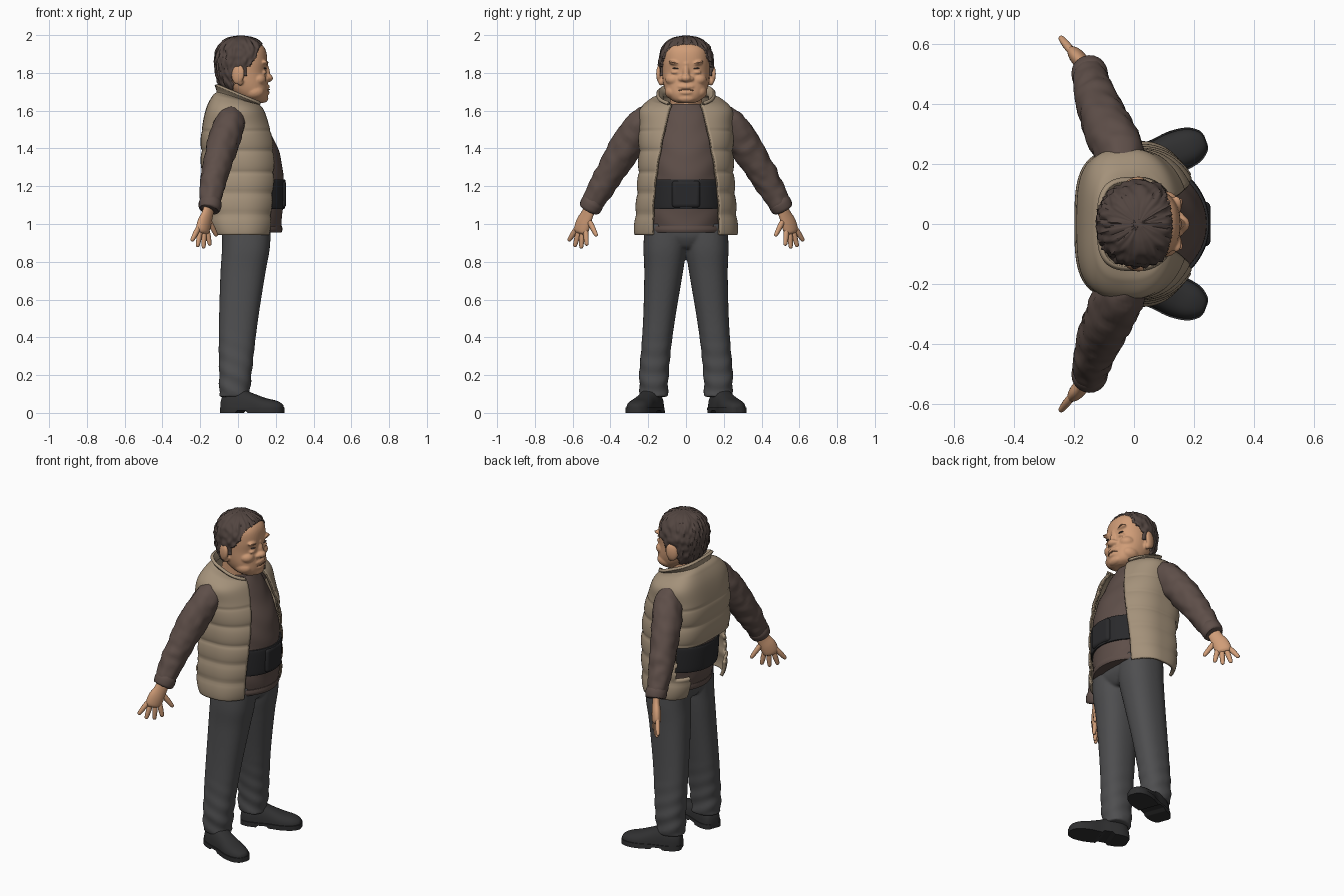
import bpy, bmesh, math
from mathutils import Vector, Matrix, Euler, noise

if "Cube" in bpy.data.objects:
    bpy.data.objects.remove(bpy.data.objects["Cube"])

def material(name, r, g, b):
    m = bpy.data.materials.new(name)
    m.use_nodes = True
    m.diffuse_color = (r, g, b, 1)
    m.node_tree.nodes["Principled BSDF"].inputs["Base Color"].default_value = (r, g, b, 1)
    return m

skin = material("skin", .63, .335, .185)
crease = material("skin crease", .36, .18, .1)
hair_brown = material("hair brown", .085, .06, .052)
tan = material("vest tan", .37, .285, .195)
zip_tan = material("seam dark tan", .2, .15, .1)
shirt_brown = material("shirt brown", .112, .077, .066)
grey = material("trouser grey", .077, .077, .08)
belt_black = material("belt black", .022, .022, .024)
shoe_black = material("shoe black", .03, .03, .031)

def finish(name, bm, mat, angle=50):
    bmesh.ops.recalc_face_normals(bm, faces=bm.faces)
    mesh = bpy.data.meshes.new(name)
    bm.to_mesh(mesh)
    bm.free()
    mesh.materials.append(mat)
    ob = bpy.data.objects.new(name, mesh)
    bpy.context.collection.objects.link(ob)
    bpy.ops.object.select_all(action='DESELECT')
    ob.select_set(True)
    bpy.context.view_layer.objects.active = ob
    bpy.ops.object.shade_smooth_by_angle(angle=math.radians(angle))
    return ob

def blend(parts, voxel):
    """Join overlapping parts into the first and soften the joins."""
    bpy.ops.object.select_all(action='DESELECT')
    for part in parts:
        part.select_set(True)
    bpy.context.view_layer.objects.active = parts[0]
    bpy.ops.object.join()
    mod = parts[0].modifiers.new("blend", 'REMESH')
    mod.mode, mod.voxel_size, mod.use_smooth_shade = 'VOXEL', voxel, True
    mod = parts[0].modifiers.new("soften", 'SMOOTH')
    mod.factor, mod.iterations = .5, 5

def smooth_rows(rows, steps):
    """Catmull-Rom interpolation through rows of numbers."""
    out = []
    for i in range(len(rows) - 1):
        near = (rows[max(i - 1, 0)], rows[i], rows[i + 1], rows[min(i + 2, len(rows) - 1)])
        for t in (k / steps for k in range(steps)):
            out.append([q + .5 * t * (r - p + t * (2 * p - 5 * q + 4 * r - s + t * (3 * (q - r) + s - p)))
                        for p, q, r, s in zip(*near)])
    return out + [list(rows[-1])]

def skin_rings(bm, rings, closed=True):
    vs = [[bm.verts.new(p) for p in ring] for ring in rings]
    n = len(vs[0])
    for lo, hi in zip(vs, vs[1:]):
        for j in range(n if closed else n - 1):
            k = (j + 1) % n
            bm.faces.new((lo[j], lo[k], hi[k], hi[j]))
    if closed:
        bm.faces.new(vs[0])
        bm.faces.new(vs[-1])

def oval(a, x0, x1, yc, ry, e):
    power = lambda v: math.copysign(abs(v) ** (2 / e), v)
    return (x0 + x1) / 2 + (x1 - x0) / 2 * power(math.cos(a)), yc + ry * power(math.sin(a))

def delete_faces(bm, rule):
    gone = [f for f in bm.faces if rule(f.calc_center_median())]
    bmesh.ops.delete(bm, geom=gone, context='FACES')

def loft(name, rows, mat, side=1, e=2.0, n=40, steps=6, bump=lambda a, z: 0, drop=None):
    """Stack ovals given as (z, back x, front x, centre y, half width)."""
    bm = bmesh.new()
    rings = []
    for z, x0, x1, yc, ry in smooth_rows(rows, steps):
        ring = []
        for a in (math.tau * j / n for j in range(n)):
            b = bump(a, z)
            x, y = oval(a, x0 - b, x1 + b, yc, ry + b, e)
            ring.append((x, y * side, z))
        rings.append(ring)
    skin_rings(bm, rings)
    if drop:
        delete_faces(bm, drop)
    return finish(name, bm, mat)

def tube(name, pts, mat, side=1, ref=(1, 0, 0), flat=1.0, n=20, steps=6, fold=0):
    """Round limb through (x, y, z, radius), flattened along ref."""
    rows = smooth_rows([(x, y * side, z, r) for x, y, z, r in pts], steps)
    ref = Vector((ref[0], ref[1] * side, ref[2]))
    bm = bmesh.new()
    rings = []
    for i, row in enumerate(rows):
        p = Vector(row[:3])
        d = (Vector(rows[min(i + 1, len(rows) - 1)][:3]) - Vector(rows[max(i - 1, 0)][:3])).normalized()
        u = d.cross(ref).normalized()
        v = u.cross(d)
        ring = []
        for a in (math.tau * j / n for j in range(n)):
            out = u * math.cos(a) + v * flat * math.sin(a)
            ring.append(p + out * (row[3] + fold * noise.noise((p + out * row[3]) * 22)))
        rings.append(ring)
    skin_rings(bm, rings)
    return finish(name, bm, mat, 60)

def ball(name, loc, size, mat, rot=(0, 0, 0)):
    bm = bmesh.new()
    m = Matrix.LocRotScale(Vector(loc), Euler(rot), Vector(size))
    bmesh.ops.create_uvsphere(bm, u_segments=20, v_segments=12, radius=1, matrix=m)
    return finish(name, bm, mat)

# Shirt, belt and its front pad
body = [(.96, -.12, .225, 0, .195), (1.06, -.145, .236, 0, .204), (1.2, -.168, .241, 0, .204),
        (1.32, -.165, .233, 0, .202), (1.42, -.16, .203, 0, .195), (1.52, -.145, .155, 0, .18),
        (1.59, -.12, .125, 0, .14), (1.635, -.085, .1, 0, .1)]
loft("shirt", body, shirt_brown, n=64, bump=lambda a, z: .002 * math.sin(z * 45 + 2 * math.cos(3 * a)))
loft("shirt_hem", [(.955, -.125, .23, 0, .2), (.97, -.13, .235, 0, .206), (.99, -.13, .233, 0, .204)], shirt_brown)
loft("support_belt", [(1.08, -.162, .242, 0, .209), (1.095, -.17, .249, 0, .215),
                      (1.22, -.18, .252, 0, .215), (1.235, -.173, .245, 0, .209)], belt_black, n=64)
bm = bmesh.new()
bmesh.ops.create_cube(bm, size=1, matrix=Matrix.LocRotScale(Vector((.233, 0, 1.158)), None, Vector((.044, .15, .146))))
pad = finish("belt_front_pad", bm, belt_black)
mod = pad.modifiers.new("rounded", 'BEVEL')
mod.width, mod.segments = .02, 4

# Quilted vest: rows are z, back x, front x, half width, slope, opening half width
vest_rows = [(.945, -.125, .183, .257, 0, .168), (1.1, -.16, .203, .245, 0, .165), (1.26, -.173, .21, .235, 0, .15),
             (1.4, -.177, .195, .23, 0, .128), (1.52, -.172, .163, .232, 0, .105), (1.6, -.158, .138, .234, -.05, .09),
             (1.645, -.13, .12, .185, -.2, .08), (1.66, -.105, .11, .13, -.35, .08), (1.69, -.115, .142, .15, -.42, .095)]
rings, cols, seam_gap = [], 90, .112
for z, x0, x1, ry, slope, opening in smooth_rows(vest_rows, 12):
    quilt = .013 * abs(math.sin(math.pi * (z - 1.05) / seam_gap)) ** .4
    puff = quilt if z < 1.5 else .009 * max(0, 1.64 - z) / .14
    start = math.asin((opening / ry) ** 1.1)
    ring = []
    for j in range(cols + 1):
        a = start + (math.tau - 2 * start) * j / cols
        x, y = oval(a, x0 - puff, x1 + puff, 0, ry + puff, 2.2 if math.cos(a) > 0 else 3.4)
        ring.append((x, y, z + slope * x))
    rings.append(ring)
bm = bmesh.new()
skin_rings(bm, rings, closed=False)
delete_faces(bm, lambda c: c.z < 1.255 and c.x < -.1 and (c.z > 1.07 or abs(c.y) < .17))
vest = finish("quilted_vest", bm, tan)
mod = vest.modifiers.new("padding", 'SOLIDIFY')
mod.thickness, mod.offset = .018, 0
for edge, label in ((0, "left"), (-1, "right")):
    tube(label + "_zip", [(*ring[edge], .005) for ring in rings[::3]], zip_tan, n=8, steps=2)

# Hair, cut back along the hairline
def is_bare(c):
    if c.z < 1.785:
        return c.x > -.03 or c.z < 1.705
    return c.x > min(.045 + max(0, c.z - 1.825) * .95, .128 - 2 * c.y * c.y)

scalp = [(1.69, -.05, .12, 0, .105), (1.74, -.1, .15, 0, .128), (1.8, -.12, .15, 0, .139),
         (1.86, -.126, .155, 0, .145), (1.92, -.115, .15, 0, .134), (1.965, -.085, .118, 0, .103),
         (1.988, -.045, .075, 0, .063), (1.997, 0, .03, 0, .015)]
locks = lambda a, z: .011 * noise.noise((6 * math.cos(a), 13 * math.sin(a), z * 26))
hair = loft("hair", scalp, hair_brown, e=2.1, n=120, steps=12, bump=locks, drop=is_bare)
mod = hair.modifiers.new("thickness", 'SOLIDIFY')
mod.thickness, mod.offset = .025, -1

# Head with blended features
head_rows = [(1.64, .05, .13, 0, .04), (1.655, .02, .15, 0, .075), (1.69, -.03, .16, 0, .103),
             (1.74, -.08, .157, 0, .119), (1.8, -.105, .15, 0, .125), (1.86, -.112, .155, 0, .127),
             (1.92, -.1, .147, 0, .12), (1.955, -.065, .118, 0, .09), (1.98, -.01, .06, 0, .04)]
head = loft("head", head_rows, skin, e=2.3, n=48)
parts = [head, ball("nose_bridge", (.148, 0, 1.808), (.021, .018, .045), skin, (0, -.2, 0)),
         ball("nose_tip", (.16, 0, 1.772), (.026, .028, .021), skin),
         ball("upper_lip", (.146, 0, 1.727), (.022, .05, .016), skin),
         ball("lower_lip", (.147, 0, 1.695), (.021, .042, .014), skin),
         ball("chin", (.135, 0, 1.666), (.026, .05, .024), skin),
         ball("frown", (.142, 0, 1.847), (.019, .02, .016), skin)]
for s in (1, -1):
    parts += [ball("nostril", (.15, .024 * s, 1.768), (.018, .018, .014), skin),
              ball("brow", (.132, .05 * s, 1.85), (.024, .046, .014), skin, (.2 * s, 0, -.3 * s)),
              ball("eye_bag", (.13, .052 * s, 1.803), (.021, .03, .012), skin, (0, 0, -.3 * s)),
              ball("cheek", (.105, .064 * s, 1.765), (.045, .046, .036), skin),
              ball("jowl", (.085, .07 * s, 1.7), (.055, .042, .04), skin),
              ball("ear", (.0, .138 * s, 1.792), (.036, .017, .052), skin, (0, .15, .35 * s)),
              ball("ear_lobe", (.012, .132 * s, 1.752), (.017, .015, .019), skin)]
blend(parts, .005)
tube("neck", [(-.02, 0, 1.55, .09), (-.01, 0, 1.63, .085), (.01, 0, 1.75, .085)], skin)
half_mouth = [(.164, .022, 1.711, .003), (.147, .048, 1.703, .003)]
mouth = [(x, -y, z, r) for x, y, z, r in half_mouth[::-1]] + [(.166, 0, 1.712, .003)] + half_mouth
tube("mouth_line", mouth, crease, ref=(0, 0, 1), n=8)

across = (.75, .66, 0)
fingers = {"index": ((-.163, .532, .965), (-.148, .525, .885)), "middle": ((-.18, .55, .955), (-.182, .555, .87)),
           "ring": ((-.2, .568, .96), (-.215, .59, .878)), "little": ((-.212, .58, .975), (-.245, .622, .91)),
           "thumb": ((-.155, .515, 1.02), (-.112, .472, .935))}
# Seat of the trousers, blended with the legs below
trousers = [loft("trousers", [(.87, -.06, .13, 0, .03), (.89, -.075, .15, 0, .1), (.94, -.085, .172, 0, .2),
                              (1.02, -.095, .175, 0, .2)], grey, e=2.4)]
for s, label in ((1, "left"), (-1, "right")):
    # Eye details and ear hollow
    ball(label + "_eyebrow", (.145, .052 * s, 1.85), (.012, .036, .004), crease, (.25 * s, 0, -.35 * s))
    ball(label + "_eye", (.138, .05 * s, 1.823), (.013, .022, .004), hair_brown, (.1 * s, 0, -.3 * s))
    ball(label + "_ear_hollow", (.008, .148 * s, 1.795), (.014, .006, .024), crease, (0, .15, .35 * s))

    # Arm and hand
    tube(label + "_sleeve", [(-.035, .17, 1.57, .055), (-.042, .225, 1.535, .083), (-.082, .31, 1.42, .087),
                             (-.115, .388, 1.295, .078), (-.137, .447, 1.195, .069), (-.147, .502, 1.1, .057)],
         shirt_brown, s, flat=.95, n=32, steps=9, fold=.008)
    tube(label + "_cuff", [(-.144, .484, 1.128, .054), (-.147, .497, 1.108, .061),
                           (-.15, .511, 1.08, .057), (-.151, .514, 1.074, .046)], shirt_brown, s)
    tube(label + "_palm", [(-.149, .502, 1.1, .036), (-.162, .523, 1.05, .039), (-.178, .543, 1.005, .047),
                           (-.188, .556, .965, .045), (-.19, .56, .95, .03)], skin, s, across, .55)
    for finger, (root, tip) in fingers.items():
        a, b = Vector(root), Vector(tip)
        pts = [(*a.lerp(b, t), r) for t, r in ((-.15, .013), (.3, .015), (.7, .013), (.93, .01), (1, .003))]
        tube(label + "_" + finger + "_finger", pts, skin, s, across, .9, n=12, steps=3)

    # Trouser leg
    folds = lambda a, z: .005 * math.sin(z * 70 + 3 * math.cos(a)) * max(0, 1 - z / .45)
    leg_rows = [(.085, -.1, .06, .17, .073), (.2, -.1, .072, .17, .078), (.35, -.102, .088, .157, .079),
                (.52, -.1, .11, .14, .086), (.74, -.093, .145, .119, .102),
                (.87, -.085, .168, .112, .113), (1.0, -.085, .175, .11, .11)]
    trousers.append(loft("leg", leg_rows, grey, s, e=2.3, steps=8, bump=folds))

    # Shoe, laid out along its length and turned outwards
    turn = Matrix.Translation((-.085, .157 * s, 0)) @ Matrix.Rotation(.36 * s, 4, 'Z')
    shape = [(0, .025, .06), (.012, .045, .095), (.05, .06, .118), (.11, .062, .127), (.17, .06, .105),
             (.24, .066, .08), (.3, .057, .066), (.335, .034, .05), (.345, .012, .035)]
    for part, grow, low, high in (("_shoe", 0, .02, 1), ("_sole", .005, 0, .028)):
        bm = bmesh.new()
        rings = []
        for d, w, h in smooth_rows(shape, 5):
            ring = []
            for a in (math.tau * j / 28 for j in range(28)):
                y = (w + grow) * math.copysign(abs(math.cos(a)) ** .8, math.cos(a))
                z = low + max(0, min(h, high) - low) * max(0, math.sin(a)) ** .8
                if part == "_sole":
                    z = high if math.sin(a) > 0 else (.012 if .1 < d < .16 else low)
                ring.append(turn @ Vector((d * (1 + grow), y, z)))
            rings.append(ring)
        skin_rings(bm, rings)
        finish(label + part, bm, shoe_black)
blend(trousers, .008)
